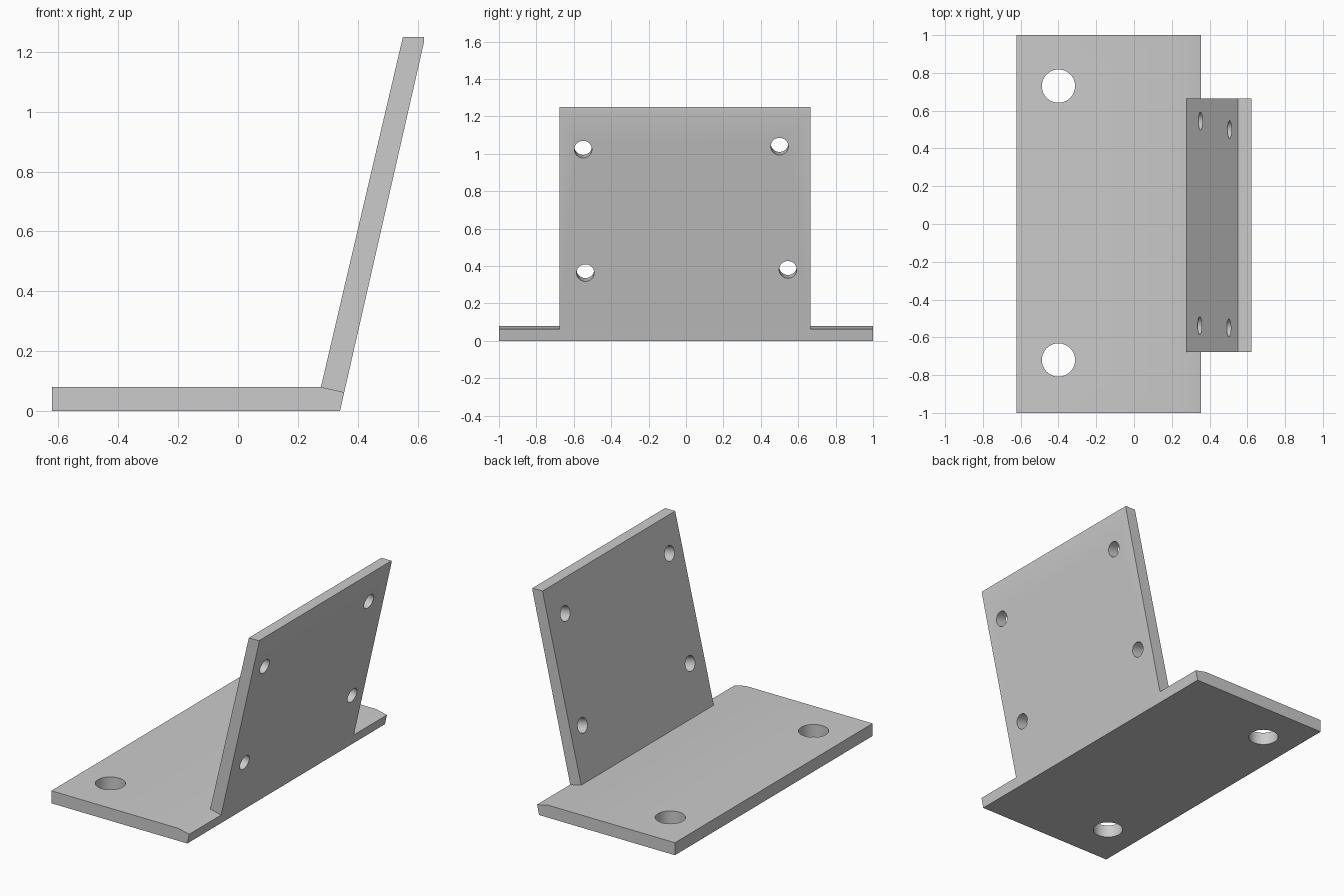
import bpy, bmesh
from mathutils import Vector

cube = bpy.data.objects.get("Cube")
if cube:
    bpy.data.objects.remove(cube, do_unlink=True)

grey = bpy.data.materials.new("plain grey")
grey.use_nodes = True
colour = (0.6, 0.6, 0.6, 1)
grey.diffuse_color = colour
grey.node_tree.nodes["Principled BSDF"].inputs["Base Color"].default_value = colour


def add_object(name, bm):
    bmesh.ops.recalc_face_normals(bm, faces=bm.faces)
    mesh = bpy.data.meshes.new(name)
    bm.to_mesh(mesh)
    bm.free()
    mesh.materials.append(grey)
    obj = bpy.data.objects.new(name, mesh)
    bpy.context.collection.objects.link(obj)
    return obj


def extrude_profile(name, profile, y0, y1):
    """Sweep an x-z outline along y."""
    bm = bmesh.new()
    face = bm.faces.new([bm.verts.new((x, y0, z)) for x, z in profile])
    result = bmesh.ops.extrude_face_region(bm, geom=[face])
    verts = [v for v in result["geom"] if isinstance(v, bmesh.types.BMVert)]
    bmesh.ops.translate(bm, verts=verts, vec=(0, y1 - y0, 0))
    return add_object(name, bm)


def drill(obj, centres, radius, axis):
    """Cut round holes through a plate along the given axis."""
    turn = Vector((0, 0, 1)).rotation_difference(axis).to_matrix().to_4x4()
    for centre in centres:
        bm = bmesh.new()
        bmesh.ops.create_cone(bm, cap_ends=True, segments=48, radius1=radius,
                              radius2=radius, depth=0.4, matrix=turn)
        bmesh.ops.translate(bm, verts=bm.verts, vec=centre)
        cutter = add_object("hole_cutter", bm)
        cutter.hide_render = True
        mod = obj.modifiers.new("hole", "BOOLEAN")
        mod.operation = "DIFFERENCE"
        mod.solver = "EXACT"
        mod.object = cutter
        bpy.context.view_layer.objects.active = obj
        bpy.ops.object.modifier_apply(modifier=mod.name)
        bpy.data.objects.remove(cutter, do_unlink=True)


def smooth(obj):
    bpy.ops.object.select_all(action="DESELECT")
    obj.select_set(True)
    bpy.context.view_layer.objects.active = obj
    bpy.ops.object.shade_smooth_by_angle(angle=0.35)


# Flat base with a mitred edge under the upright
inner, outer = (0.277, 0.08), (0.355, 0.063)
base = extrude_profile("base_plate", [(-0.622, 0), (0.341, 0), outer, inner,
                                      (-0.622, 0.08)], -1, 1)
drill(base, [(-0.4, 0.73, 0.04), (-0.4, -0.72, 0.04)], 0.088, Vector((0, 0, 1)))

# Leaning upright plate with a trimmed top edge
top = Vector((0.622, 1.235))
upright = extrude_profile("upright_plate", [inner, outer, tuple(top), (0.622, 1.25),
                                            (0.551, 1.25)], -0.677, 0.665)
slope = (top.x - outer[0]) / (top.y - outer[1])
holes = [(-0.55, 1.024), (0.5, 1.04), (-0.538, 0.364), (0.545, 0.381)]
drill(upright, [(outer[0] + slope * (z - outer[1]), y, z) for y, z in holes],
      0.047, Vector((1, 0, -slope)).normalized())

for part in (base, upright):
    smooth(part)
